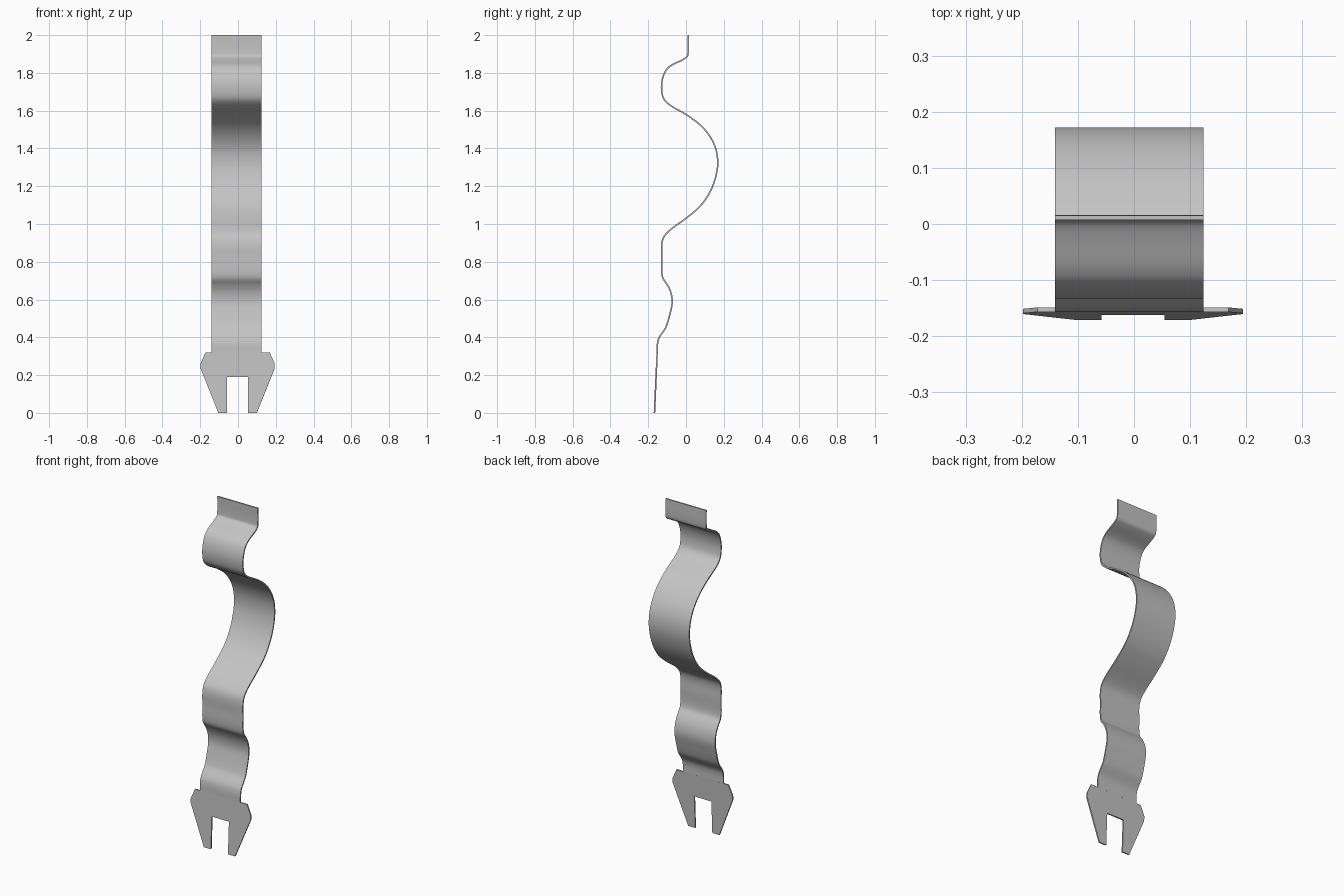
import bpy, bmesh
from mathutils import Vector

cube = bpy.data.objects.get("Cube")
if cube:
    bpy.data.objects.remove(cube)

THICK = 0.008
LEFT, RIGHT = -0.141, 0.124      # strip edges
FOOT_Y, SLOPE, JOIN = -0.167, 0.045, 0.32

steel = bpy.data.materials.new("grey_metal")
steel.use_nodes = True
colour = (0.55, 0.55, 0.55, 1)
steel.diffuse_color = colour
steel.node_tree.nodes["Principled BSDF"].inputs["Base Color"].default_value = colour


def sheet(name, verts, faces, smooth):
    """A thin sheet of metal with even thickness."""
    mesh = bpy.data.meshes.new(name)
    mesh.from_pydata(verts, [], faces)
    mesh.materials.append(steel)
    obj = bpy.data.objects.new(name, mesh)
    bpy.context.collection.objects.link(obj)
    mod = obj.modifiers.new("thickness", 'SOLIDIFY')
    mod.thickness = THICK
    mod.offset = 0
    mod.use_even_offset = True
    bpy.ops.object.select_all(action='DESELECT')
    obj.select_set(True)
    bpy.context.view_layer.objects.active = obj
    bpy.ops.object.modifier_apply(modifier=mod.name)
    if smooth:
        bpy.ops.object.shade_smooth_by_angle(angle=0.6)
    return obj


def smooth_path(points, steps):
    """Hermite path whose tangents bisect the neighbouring segments."""
    pts = [Vector(p) for p in points]
    seg = [(b - a).normalized() for a, b in zip(pts, pts[1:])]
    tan = [seg[0]] + [(a + b).normalized() for a, b in zip(seg, seg[1:])] + [seg[-1]]
    path = []
    for i in range(len(pts) - 1):
        a, b = pts[i], pts[i + 1]
        size = (b - a).length
        for s in range(steps):
            t = s / steps
            h = t * t * (3 - 2 * t)
            path.append(a * (1 - h) + b * h
                        + tan[i] * size * t * (1 - t) ** 2
                        - tan[i + 1] * size * t * t * (1 - t))
    return path + [pts[-1]]


# Bent strip: side profile as (y, z), from the fork up to the flat tab
profile = [
    (FOOT_Y + SLOPE * JOIN, JOIN), (-0.151, 0.365), (-0.144, 0.395), (-0.108, 0.45),
    (-0.097, 0.48), (-0.086, 0.52), (-0.073, 0.585), (-0.081, 0.64),
    (-0.1, 0.68), (-0.122, 0.712), (-0.128, 0.74), (-0.128, 0.82),
    (-0.128, 0.895), (-0.118, 0.93), (-0.09, 0.963), (0, 1.03),
    (0.08, 1.1), (0.132, 1.18), (0.16, 1.26), (0.168, 1.32),
    (0.16, 1.39), (0.132, 1.455), (0.08, 1.52), (0, 1.58),
    (-0.09, 1.633), (-0.118, 1.663), (-0.128, 1.7), (-0.128, 1.75),
    (-0.111, 1.805), (-0.088, 1.833), (-0.012, 1.873), (0.007, 1.888),
    (0.011, 1.91), (0.011, 2)]
path = smooth_path(profile, 4)
verts = [(x, p.x, p.y) for p in path for x in (LEFT, RIGHT)]
faces = [(2 * i, 2 * i + 1, 2 * i + 3, 2 * i + 2) for i in range(len(path) - 1)]
sheet("bent_strip", verts, faces, True)

# Flat forked foot: half outline as (x, z), mirrored about its centre line
half = [(0.056, 0.19), (0.056, 0), (0.102, 0), (0.196, 0.235),
        (0.196, 0.262), (0.17, JOIN)]
outline = half + [(-x, z) for x, z in reversed(half)]
verts = [(x - 0.002, FOOT_Y + SLOPE * z, z) for x, z in outline]
sheet("forked_foot", verts, [tuple(range(len(verts)))], False)
